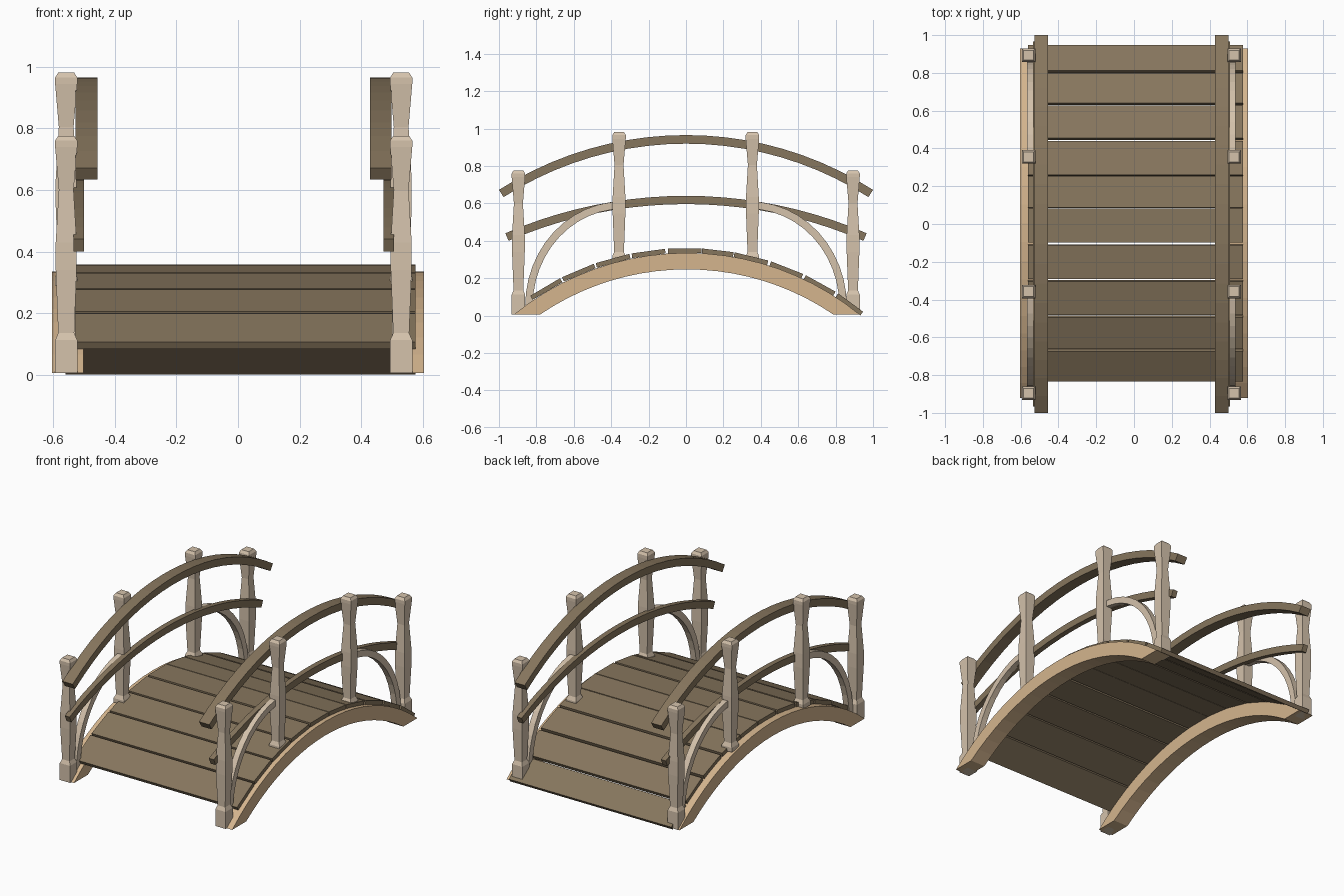
import bpy, bmesh
from math import sin, cos, asin, sqrt, pi
from mathutils import Vector

if "Cube" in bpy.data.objects:
    bpy.data.objects.remove(bpy.data.objects["Cube"])


def material(name, rgb):
    m = bpy.data.materials.new(name)
    m.diffuse_color = (*rgb, 1)
    m.use_nodes = True
    m.node_tree.nodes["Principled BSDF"].inputs["Base Color"].default_value = m.diffuse_color
    return m


TAN = material("tan_wood", (0.66, 0.46, 0.27))
PALE = material("pale_wood", (0.66, 0.54, 0.41))
BROWN = material("brown_wood", (0.24, 0.18, 0.11))


def make(name, bm, mat):
    bmesh.ops.recalc_face_normals(bm, faces=bm.faces)
    me = bpy.data.meshes.new(name)
    bm.to_mesh(me)
    bm.free()
    me.materials.append(mat)
    ob = bpy.data.objects.new(name, me)
    bpy.context.collection.objects.link(ob)
    return ob


def band(name, upper, lower, x0, x1, mat):
    """Solid strip between two (y, z) paths, extruded from x0 to x1."""
    bm = bmesh.new()
    rings = [[bm.verts.new((x, *p)) for x, p in ((x0, u), (x1, u), (x1, l), (x0, l))]
             for u, l in zip(upper, lower)]
    for a, b in zip(rings, rings[1:]):
        for i in range(4):
            j = (i + 1) % 4
            bm.faces.new((a[i], a[j], b[j], b[i]))
    bm.faces.new(rings[0])
    bm.faces.new(rings[-1])
    return make(name, bm, mat)


def arch(half, top, end, n=20, inset=0.0, y0=0.0):
    """Circular arch through (0, top) and (+-half, end), offset inward by inset."""
    rise = top - end
    r = (half * half + rise * rise) / (2 * rise)
    a = asin(half / r)
    return [(y0 + (r - inset) * sin(a * (2 * i / n - 1)),
             top - r + (r - inset) * cos(a * (2 * i / n - 1))) for i in range(n + 1)]


def post(name, x, y, base, shift):
    """Square post with a turned-style waist; shift lifts everything above the base."""
    profile = [(base, 0.036), (0.112 + shift, 0.036), (0.135 + shift, 0.026),
               (0.34 + shift, 0.034), (0.43 + shift, 0.034), (0.60 + shift, 0.024),
               (0.74 + shift, 0.036), (0.76 + shift, 0.036), (0.776 + shift, 0.026)]
    bm = bmesh.new()
    rings = [[bm.verts.new((x + sx * h, y + sy * h, z))
              for sx, sy in ((-1, -1), (1, -1), (1, 1), (-1, 1))] for z, h in profile]
    for a, b in zip(rings, rings[1:]):
        for i in range(4):
            j = (i + 1) % 4
            bm.faces.new((a[i], a[j], b[j], b[i]))
    bm.faces.new(rings[0])
    bm.faces.new(rings[-1])
    make(name, bm, PALE)


for side, s in (("left", -1), ("right", 1)):
    # arched side beam with flat feet
    band(side + "_beam", arch(0.925, 0.335, 0.005, y0=0.004),
         arch(0.785, 0.247, 0.005, y0=0.004), s * 0.502, s * 0.604, TAN)

    # railing set, slightly off-centre as a whole
    off = -0.014
    post_x = s * 0.544 + off
    for tag, y, base, shift in (("front_outer", -0.896, 0.005, 0), ("back_outer", 0.893, 0.005, 0),
                                ("front_inner", -0.358, 0.29, 0.205), ("back_inner", 0.355, 0.29, 0.205)):
        post(f"{side}_{tag}_post", post_x, y, base, shift)

    # hand rail and middle rail
    band(side + "_hand_rail", arch(1.0, 0.965, 0.672), arch(1.0, 0.965, 0.672, inset=0.046),
         s * 0.442 + off, s * 0.513 + off, BROWN)
    band(side + "_middle_rail", arch(0.966, 0.64, 0.44), arch(0.966, 0.64, 0.44, inset=0.044),
         s * 0.487 + off, s * 0.521 + off, BROWN)

    # curved braces from outer post foot up to inner post
    for tag, d in (("front", -1), ("back", 1)):
        ts = [pi / 2 * i / 12 for i in range(13)]
        outer = [(d * (0.34 + 0.52 * cos(t)), 0.05 + 0.56 * sin(t)) for t in ts]
        inner = [(d * (0.34 + 0.48 * cos(t)), 0.05 + 0.52 * sin(t)) for t in ts]
        band(f"{side}_{tag}_brace", outer, inner, s * 0.514 + off, s * 0.552 + off, PALE)

# deck planks laid along the beam arch
R = (0.925 ** 2 + 0.33 ** 2) / 0.66
edges = [-0.82, -0.657, -0.48, -0.292, -0.103, 0.083, 0.253, 0.44, 0.623, 0.793, 0.932]
gaps = [0, 0.008, 0.008, 0.009, 0.012, 0.002, 0.003, 0.012, 0.012, 0.012, 0]
for i, (a, b) in enumerate(zip(edges, edges[1:])):
    a, b = a + gaps[i] / 2, b - gaps[i + 1] / 2
    low = [Vector((y, 0.336 - R + sqrt(R * R - y * y))) for y in (a, b)]
    d = (low[1] - low[0]).normalized()
    up = Vector((-d.y, d.x)) * 0.025
    band(f"deck_plank_{i + 1}", [p + up for p in low], low, -0.56, 0.576, BROWN)
